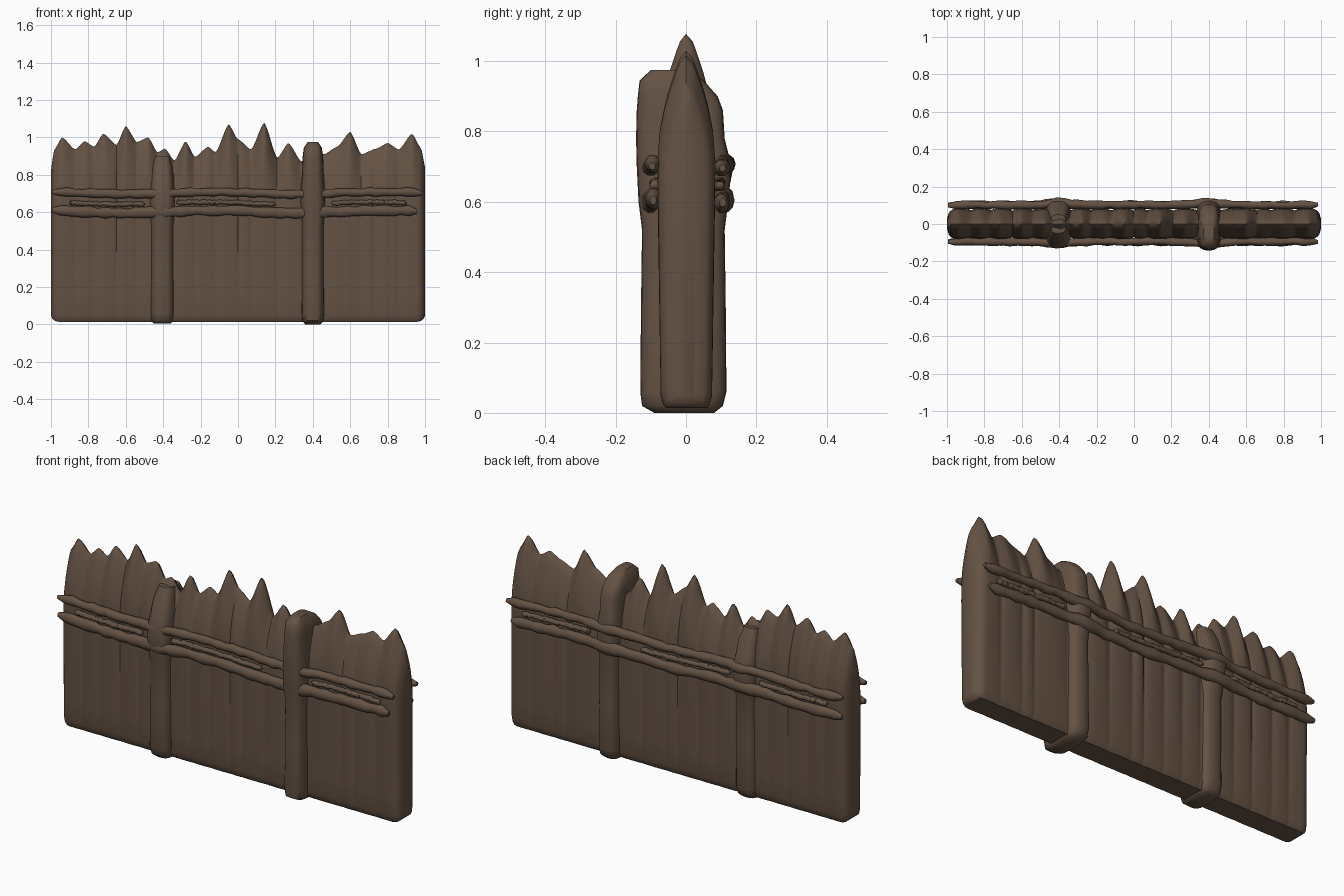
import bpy, bmesh, math, random
from mathutils import Vector

if "Cube" in bpy.data.objects:
    bpy.data.objects.remove(bpy.data.objects["Cube"])

random.seed(4)
wood = bpy.data.materials.new("weathered brown wood")
wood.diffuse_color = (0.128, 0.084, 0.058, 1)
wood.use_nodes = True
wood.node_tree.nodes["Principled BSDF"].inputs["Base Color"].default_value = wood.diffuse_color


def finish(name, rings, angle=50):
    # skin a list of equal-length closed rings and cap both ends
    bm = bmesh.new()
    vs = [[bm.verts.new(p) for p in r] for r in rings]
    n = len(vs[0])
    for a, b in zip(vs, vs[1:]):
        for i in range(n):
            j = (i + 1) % n
            bm.faces.new((a[i], a[j], b[j], b[i]))
    bm.faces.new(vs[0][::-1])
    bm.faces.new(vs[-1])
    bmesh.ops.recalc_face_normals(bm, faces=bm.faces[:])
    me = bpy.data.meshes.new(name)
    bm.to_mesh(me)
    bm.free()
    ob = bpy.data.objects.new(name, me)
    bpy.context.collection.objects.link(ob)
    me.materials.append(wood)
    bpy.ops.object.select_all(action='DESELECT')
    ob.select_set(True)
    bpy.context.view_layer.objects.active = ob
    bpy.ops.object.shade_smooth_by_angle(angle=math.radians(angle))
    return ob


# skyline of the stakes: x, z alternating between tips and dips
SKY = [(-1, .82), (-.985, .93), (-.94, 1.0), (-.87, .935), (-.82, .98), (-.77, .95),
       (-.72, 1.02), (-.65, .96), (-.6, 1.06), (-.54, .975), (-.48, 1.0), (-.43, .92),
       (-.39, .94), (-.34, .875), (-.28, .98), (-.23, .895), (-.16, .95), (-.12, .92),
       (-.05, 1.07), (0, .99), (.07, .935), (.14, 1.08), (.21, .89), (.27, .97),
       (.34, .87), (.4, .95), (.46, .91), (.53, .95), (.6, 1.03), (.66, .91),
       (.74, .94), (.8, .97), (.86, .935), (.93, 1.02), (.98, .94), (1, .84)]
DIPS = [-1, -.87, -.77, -.65, -.54, -.43, -.34, -.23, -.12, -.0, .07, .21, .34, .46,
        .66, .73, .86, 1]


def skyline(x):
    for (x0, z0), (x1, z1) in zip(SKY, SKY[1:]):
        if x <= x1:
            t = max(0, (x - x0) / (x1 - x0))
            t = .5 * t + .5 * t * t * (3 - 2 * t)
            return z0 + (z1 - z0) * t
    return SKY[-1][1]


def bulge(x):
    for a, b in zip(DIPS, DIPS[1:]):
        if x <= b:
            return math.sqrt(max(0, math.sin(math.pi * (x - a) / (b - a))))
    return 0


# stake wall: one cross-section per column, round at the ends
rings = []
N = 240
for k in range(N + 1):
    x = -1 + 2 * k / N
    top, b = skyline(x), bulge(x)
    e = max(0, (abs(x) - .94) / .06)
    end = .35 + .65 * (1 - e ** 3) ** .5 if e < 1 else .35
    bot = .014 + .03 * e ** 4
    side = []
    for t in (0, .012, .04, .15, .3, .45, .6, .7, .78, .85, .9, .95, .98):
        z = bot + (top - bot) * t
        w = .068 + .014 * b * min(1, .25 + t)
        if t > .7:
            w *= (1 - ((t - .7) / .3) ** 1.8) * .9 + .1
        if t < .04:
            w *= .8 + .2 * (t / .04) ** .5
        side.append((w * end, z))
    rings.append([(x, -w, z) for w, z in side] + [(x, 0, top)] +
                 [(x, w + .002, z) for w, z in side[::-1]])
finish("stake_wall", rings)


def post(name, cx, levels):
    # rounded-box loft: z, half width, front y, back y
    out = []
    for z, hw, y0, y1 in levels:
        ring = []
        for i in range(24):
            a = 2 * math.pi * i / 24
            c, s = math.cos(a), math.sin(a)
            c = math.copysign(abs(c) ** .6, c)
            s = math.copysign(abs(s) ** .6, s)
            ring.append((cx + hw * c, (y0 + y1) / 2 + (y1 - y0) / 2 * s, z))
        out.append(ring)
    return finish(name, out)


# posts gripping both faces of the wall
post("right_post", .4, [
    (0, .04, -.09, .08), (.02, .058, -.125, .105), (.06, .062, -.13, .115),
    (.3, .06, -.128, .113), (.52, .06, -.125, .11), (.6, .065, -.135, .12),
    (.7, .068, -.14, .13), (.78, .06, -.142, .11), (.86, .057, -.14, .105),
    (.9, .054, -.137, .09), (.945, .048, -.132, .05), (.975, .028, -.1, 0)])
post("left_post", -.405, [
    (.004, .045, -.08, .07), (.02, .06, -.1, .09), (.06, .065, -.11, .1),
    (.3, .063, -.11, .1), (.52, .063, -.11, .1), (.6, .07, -.125, .115),
    (.7, .07, -.13, .135), (.76, .062, -.11, .11), (.84, .055, -.085, .085),
    (.9, .04, -.05, .05)])


def rail(name, y, z, x0, x1, ry, rz):
    # uneven pole along x that swells where it crosses the posts
    out = []
    n = 48
    for k in range(n + 1):
        x = x0 + (x1 - x0) * k / n
        knot = sum(math.exp(-((x - c) / .07) ** 2) for c in (-.4, .4))
        s = 1 + .15 * random.uniform(-1, 1) + .15 * knot
        if k in (0, n):
            s = .45
        yy = y + math.copysign(.012, y) * knot + random.uniform(-.003, .003)
        zz = z + .006 * math.sin(7 * x + y * 40) + random.uniform(-.003, .003)
        out.append([(x, yy + ry * s * math.cos(a), zz + rz * s * math.sin(a))
                    for a in (2 * math.pi * i / 10 for i in range(10))])
    return finish(name, out, 60)


# paired rails on both faces, with a thin ragged strip between
for face, y in (("front", -.094), ("back", .102)):
    rail(face + "_upper_rail", y, .703, -.995, .985, .021, .023)
    rail(face + "_lower_rail", y, .603, -.995, .955, .021, .028)
    for i, (a, b) in enumerate(((-.9, -.5), (-.33, .2), (.5, .9))):
        rail(f"{face}_binding_strip_{i + 1}", y * .92, .648, a, b, .014, .013)
